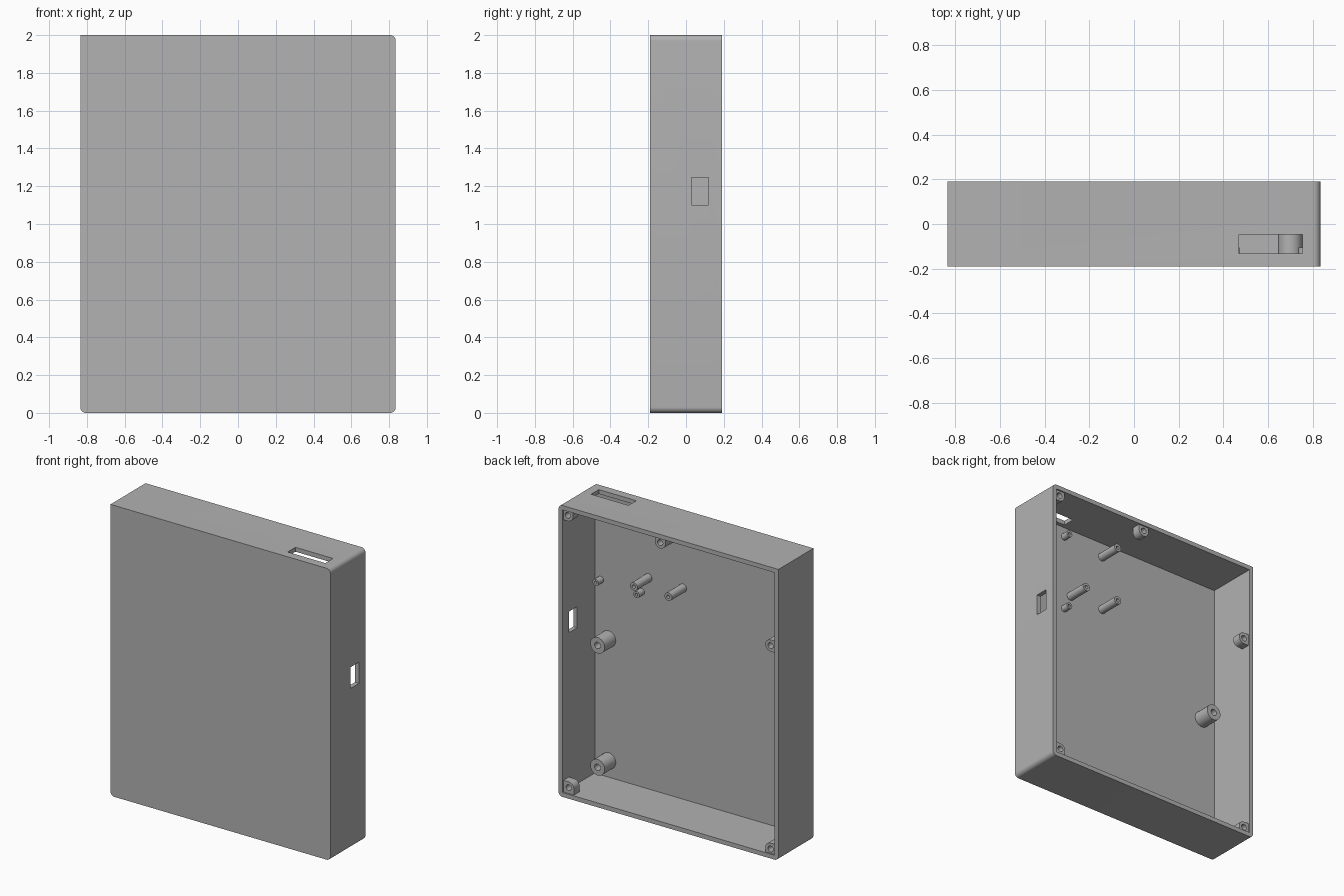
import bpy, bmesh, math
from mathutils import Vector

cube = bpy.data.objects.get("Cube")
if cube:
    bpy.data.objects.remove(cube, do_unlink=True)

W, D, H = 0.835, 0.19, 2.0      # half width, half depth, height
WALL = 0.03
FLOOR = -D + WALL               # inner face of the front panel

grey = bpy.data.materials.new("plain grey")
grey.use_nodes = True
colour = (0.445, 0.445, 0.445, 1)
grey.diffuse_color = colour
grey.node_tree.nodes["Principled BSDF"].inputs["Base Color"].default_value = colour


def finish(name, bm):
    bmesh.ops.recalc_face_normals(bm, faces=bm.faces)
    mesh = bpy.data.meshes.new(name)
    bm.to_mesh(mesh)
    bm.free()
    mesh.materials.append(grey)
    obj = bpy.data.objects.new(name, mesh)
    bpy.context.collection.objects.link(obj)
    return obj


def prism(name, outline, y0, y1):
    """Extrude an (x, z) outline from y0 to y1."""
    bm = bmesh.new()
    face = bm.faces.new([bm.verts.new((x, y0, z)) for x, z in outline])
    out = bmesh.ops.extrude_face_region(bm, geom=[face])
    moved = [v for v in out["geom"] if isinstance(v, bmesh.types.BMVert)]
    bmesh.ops.translate(bm, verts=moved, vec=(0, y1 - y0, 0))
    return finish(name, bm)


def arc(cx, cz, r, a0, a1, steps):
    angles = [math.radians(a0 + (a1 - a0) * i / steps) for i in range(steps + 1)]
    return [(cx + r * math.cos(a), cz + r * math.sin(a)) for a in angles]


def circle(cx, cz, r, steps=24):
    return arc(cx, cz, r, 0, 360, steps)[:-1]


def rect(x0, x1, z0, z1):
    return [(x0, z0), (x1, z0), (x1, z1), (x0, z1)]


def activate(obj):
    bpy.ops.object.select_all(action="DESELECT")
    obj.select_set(True)
    bpy.context.view_layer.objects.active = obj


def cut(obj, cutter):
    mod = obj.modifiers.new("cut", "BOOLEAN")
    mod.operation, mod.solver, mod.object = "DIFFERENCE", "EXACT", cutter
    activate(obj)
    bpy.ops.object.modifier_apply(modifier=mod.name)
    bpy.data.objects.remove(cutter, do_unlink=True)


def smooth(obj):
    activate(obj)
    bpy.ops.object.shade_smooth_by_angle(angle=math.radians(30))


# Case: three rounded corners, open at the back
r = 0.03
outline = (arc(-W + r, r, r, 180, 270, 8) + arc(W - r, r, r, 270, 360, 8)
           + arc(W - r, H - r, r, 0, 90, 8) + [(-W, H)])
case = prism("case", outline, -D, D)
cut(case, prism("cavity", rect(-W + WALL, W - WALL, WALL, H - WALL), FLOOR, D + 0.1))
# Slot in the top wall and window in the side wall
cut(case, prism("top_slot", rect(0.47, 0.755, H - 0.05, H + 0.05), -0.132, -0.048))
cut(case, prism("side_window", rect(W - 0.05, W + 0.05, 1.1, 1.245), 0.03, 0.12))
smooth(case)


def standoff(name, x, z, radius, hole, end, depth):
    """Hollow post standing on the inside of the front panel."""
    post = prism(name, circle(x, z, radius), FLOOR - 0.005, end)
    cut(post, prism("bore", circle(x, z, hole), end - depth, end + 0.05))
    smooth(post)


# Four large posts
for side, x in (("left", 0.7), ("right", -0.7)):
    for level, z in (("upper", 0.98), ("lower", 0.143)):
        standoff(f"large_post_{level}_{side}", x, z, 0.055, 0.022, -0.04, 0.1)

# Three slim posts
for i, (x, z) in enumerate([(0.397, 1.48), (0.135, 1.48), (0.135, 1.868)]):
    standoff(f"slim_post_{i + 1}", x, z, 0.028, 0.012, 0.0, 0.06)

# Four short pegs beside the top slot
for i, (x, z) in enumerate([(0.45, 1.37), (0.76, 1.37), (0.45, 1.9), (0.76, 1.9)]):
    standoff(f"short_peg_{i + 1}", x, z, 0.023, 0.01, -0.105, 0.04)


def boss(name, x, z, sx, sz):
    """Screw boss with a round nose, joined to the walls on sides sx and sz."""
    s = 0.04
    wx, wz = sx * (W - WALL + 0.004), H - WALL + 0.004 if sz > 0 else WALL - 0.004
    points = circle(x, z, s)
    if sx and sz:
        points += [(wx, wz), (wx, z - sz * s), (x - sx * s, wz)]
    elif sx:
        points += [(wx, z - s), (wx, z + s)]
    else:
        points += [(x - s, wz), (x + s, wz)]
    bm = bmesh.new()
    for y in (0.12, 0.18):
        for px, pz in points:
            bm.verts.new(Vector((px, y, pz)))
    hull = bmesh.ops.convex_hull(bm, input=bm.verts)
    loose = {v for v in hull["geom_interior"] if isinstance(v, bmesh.types.BMVert)}
    bmesh.ops.delete(bm, geom=list(loose), context="VERTS")
    bmesh.ops.dissolve_limit(bm, angle_limit=0.01, verts=bm.verts, edges=bm.edges)
    obj = finish(name, bm)
    cut(obj, prism("bore", circle(x, z, 0.02), 0.135, 0.25))
    smooth(obj)


# Screw bosses around the open rim
boss("boss_top_left", 0.772, 1.938, 1, 1)
boss("boss_top_middle", 0.07, 1.938, 0, 1)
boss("boss_middle_right", -0.768, 1.455, -1, 0)
boss("boss_bottom_right", -0.768, 0.06, -1, -1)
boss("boss_bottom_left", 0.765, 0.07, 1, -1)
